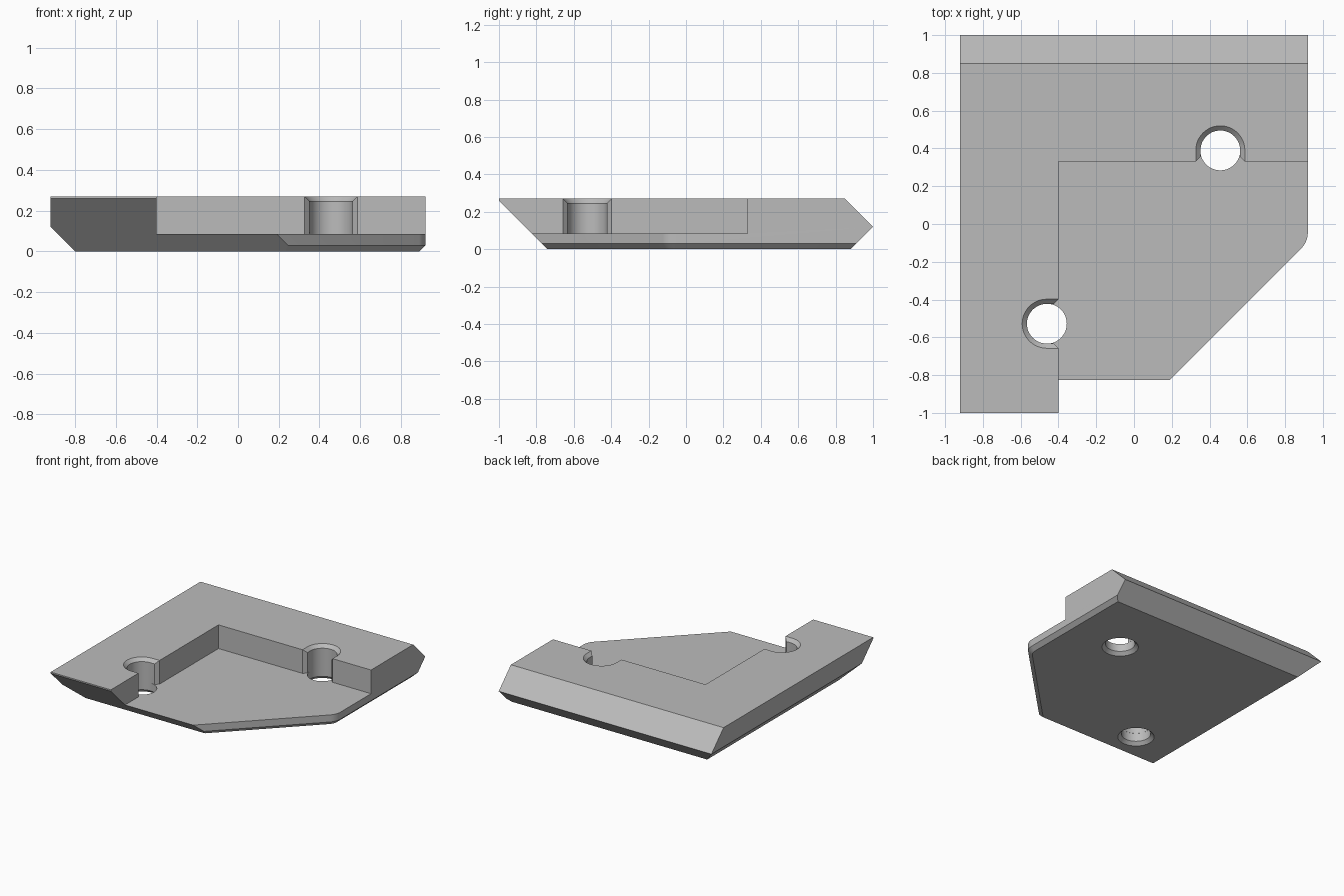
import bpy
import bmesh
import math
from mathutils import Vector, Matrix

if "Cube" in bpy.data.objects:
    bpy.data.objects.remove(bpy.data.objects["Cube"], do_unlink=True)

TOP = 0.27        # plate thickness
FLOOR = 0.085     # height of the pocket floor
BORE = 0.105      # screw hole radius
CHAMFER = 0.025
SEGMENTS = 48

grey = bpy.data.materials.new("plain_grey")
grey.use_nodes = True
colour = (0.5, 0.5, 0.5, 1)
grey.diffuse_color = colour
grey.node_tree.nodes["Principled BSDF"].inputs["Base Color"].default_value = colour


def make_object(name, bm):
    bmesh.ops.recalc_face_normals(bm, faces=bm.faces[:])
    mesh = bpy.data.meshes.new(name)
    bm.to_mesh(mesh)
    bm.free()
    mesh.materials.append(grey)
    obj = bpy.data.objects.new(name, mesh)
    bpy.context.collection.objects.link(obj)
    return obj


def add_box(bm, low, high):
    low, high = Vector(low), Vector(high)
    size = Matrix.Diagonal((high - low).to_4d())
    size[3][3] = 1
    bmesh.ops.create_cube(bm, size=1, matrix=Matrix.Translation((low + high) / 2) @ size)


def slice_off(bm, point, normal):
    """Remove everything beyond a plane and cap the cut."""
    geom = bm.verts[:] + bm.edges[:] + bm.faces[:]
    cut = bmesh.ops.bisect_plane(bm, geom=geom, dist=1e-5, plane_co=point,
                                 plane_no=Vector(normal).normalized(), clear_outer=True)
    edges = [e for e in cut["geom_cut"] if isinstance(e, bmesh.types.BMEdge)]
    bmesh.ops.holes_fill(bm, edges=[e for e in edges if e.is_boundary], sides=0)


def loft(name, rings):
    """Solid through matching rings of points."""
    bm = bmesh.new()
    rows = [[bm.verts.new(p) for p in ring] for ring in rings]
    for a, b in zip(rows, rows[1:]):
        for i in range(len(a)):
            j = (i + 1) % len(a)
            bm.faces.new((a[i], a[j], b[j], b[i]))
    bm.faces.new(rows[0])
    bm.faces.new(rows[-1])
    return make_object(name, bm)


def subtract(target, cutter):
    cutter.hide_render = True
    mod = target.modifiers.new("cut", "BOOLEAN")
    mod.operation = "DIFFERENCE"
    mod.solver = "EXACT"
    mod.object = cutter
    bpy.context.view_layer.objects.active = target
    bpy.ops.object.modifier_apply(modifier=mod.name)
    bpy.data.objects.remove(cutter, do_unlink=True)


def notch_ring(centre, turn, depth, radius, z):
    """U outline around a hole, flaring where it opens through the pocket wall."""
    end = depth + 0.05
    start = depth - CHAMFER + radius - BORE
    arc = [(radius * math.cos(a), radius * math.sin(a)) for a in
           (math.pi * (0.5 + i / (SEGMENTS // 2)) for i in range(SEGMENTS // 2 + 1))]
    wide = radius + end - start
    outline = [(end, wide), (start, radius)] + arc + [(start, -radius), (end, -wide)]
    c, s = math.cos(turn), math.sin(turn)
    return [(centre[0] + u * c - v * s, centre[1] + u * s + v * c, z) for u, v in outline]


def circle_ring(centre, radius, z):
    steps = [math.tau * i / SEGMENTS for i in range(SEGMENTS)]
    return [(centre[0] + radius * math.cos(a), centre[1] + radius * math.sin(a), z) for a in steps]


# Plate with sloped front, back and left edges
bm = bmesh.new()
add_box(bm, (-0.92, -1, 0), (0.92, 1, TOP))
slice_off(bm, (0, -1, 0.26), (0, -1, -1))
slice_off(bm, (0, 1, 0.12), (0, 1, -1))
slice_off(bm, (0, 1, 0.12), (0, 1, 1))
slice_off(bm, (-0.92, 0, 0.12), (-1, 0, -1))
plate = make_object("corner_plate", bm)

# Pocket open to the front right
bm = bmesh.new()
add_box(bm, (-0.4, -1.2, FLOOR), (1.2, 0.33, 0.6))
subtract(plate, make_object("pocket_cutter", bm))

# Diagonal corner with a rounded end and a small bottom chamfer
bm = bmesh.new()
add_box(bm, (-1.5, -1.5, -0.2), (1.5, 1.5, 0.5))
arc_centre = Vector((0.80, -0.045, 0.03))
steps = 8
for i in range(steps + 1):
    a = -math.pi / 4 * i / steps
    out = Vector((math.cos(a), math.sin(a), 0))
    point = arc_centre + out * 0.12
    slice_off(bm, point, out)
    slice_off(bm, point, out - Vector((0, 0, 1)))
keep = make_object("corner_trim", bm)
mod = plate.modifiers.new("trim", "BOOLEAN")
mod.operation = "INTERSECT"
mod.solver = "EXACT"
mod.object = keep
bpy.context.view_layer.objects.active = plate
bpy.ops.object.modifier_apply(modifier=mod.name)
bpy.data.objects.remove(keep, do_unlink=True)

# Two screw holes: open notch above the floor, countersunk bore below it
holes = [((0.457, 0.39), -math.pi / 2, 0.06), ((-0.462, -0.528), 0, 0.062)]
for centre, turn, depth in holes:
    levels = [(FLOOR, 0), (TOP - CHAMFER, 0), (TOP, CHAMFER), (TOP + 0.02, CHAMFER + 0.02)]
    subtract(plate, loft("notch_cutter", [
        notch_ring(centre, turn, depth, BORE + grow, z) for z, grow in levels]))
    r = BORE + 0.001
    bore = [(-0.02, r + CHAMFER + 0.02), (CHAMFER, r), (FLOOR + 0.005, r)]
    subtract(plate, loft("bore_cutter", [circle_ring(centre, rad, z) for z, rad in bore]))

# Smooth round walls, crisp edges
bpy.ops.object.select_all(action="DESELECT")
plate.select_set(True)
bpy.context.view_layer.objects.active = plate
bpy.ops.object.shade_smooth_by_angle(angle=math.radians(25))
